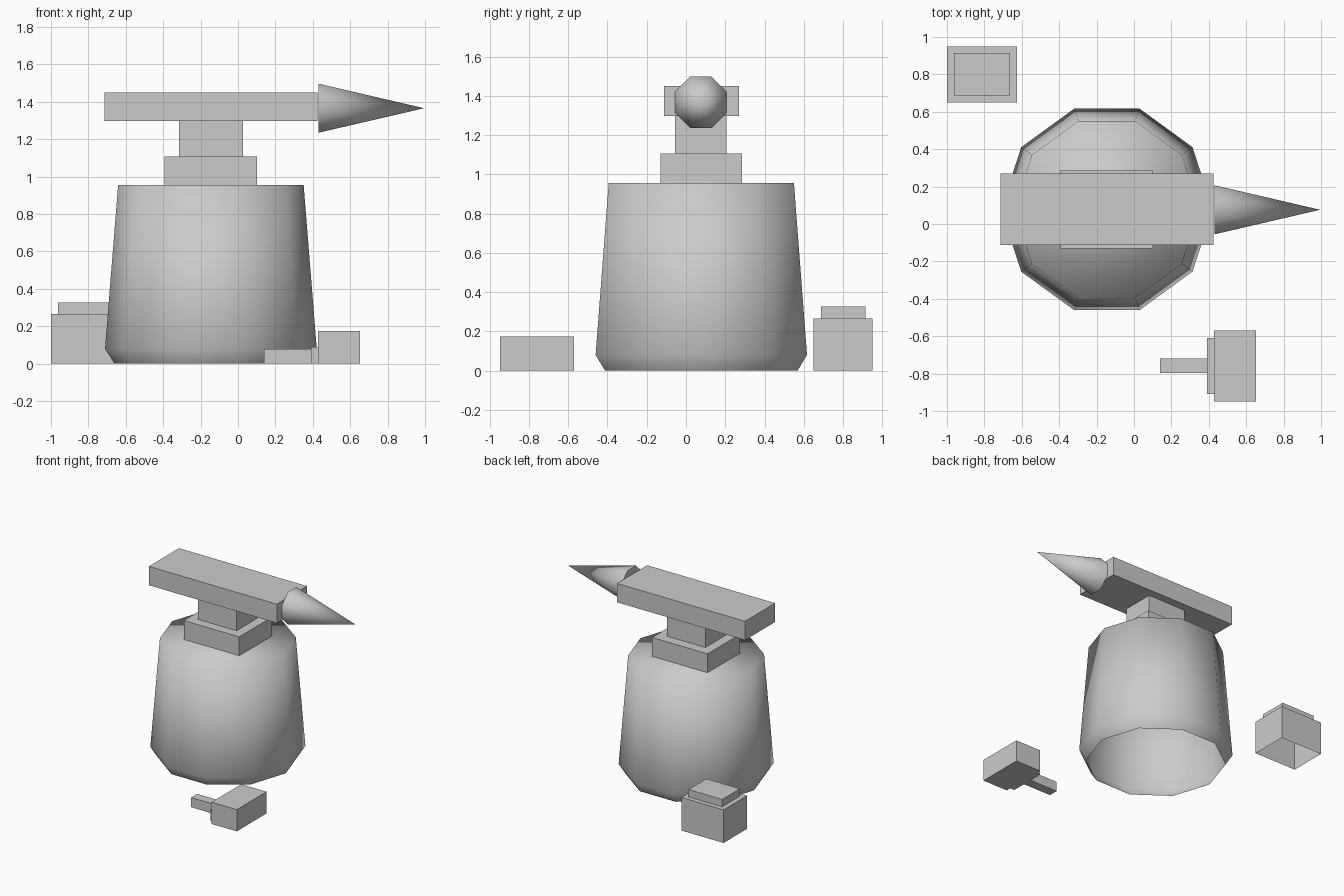
import bpy, bmesh, math
from mathutils import Matrix

if "Cube" in bpy.data.objects:
    bpy.data.objects.remove(bpy.data.objects["Cube"])


def finish(bm, name, smooth=False):
    bmesh.ops.recalc_face_normals(bm, faces=bm.faces[:])
    for f in bm.faces:
        f.smooth = smooth
    me = bpy.data.meshes.new(name)
    bm.to_mesh(me)
    bm.free()
    ob = bpy.data.objects.new(name, me)
    bpy.context.collection.objects.link(ob)
    return ob


def box(name, x, y, z, open_bottom=False):
    """Box given by its (min, max) range on each axis."""
    bm = bmesh.new()
    bmesh.ops.create_cube(bm, size=1)
    for v in bm.verts:
        v.co = [r[0] if c < 0 else r[1] for c, r in zip(v.co, (x, y, z))]
    ob_faces = [f for f in bm.faces if all(abs(v.co.z - z[0]) < 1e-5 for v in f.verts)]
    if open_bottom:
        bmesh.ops.delete(bm, geom=ob_faces, context='FACES_ONLY')
    return finish(bm, name)


def lathe(name, profile, sides, cx, cy):
    """Rings of (radius, z), closed on top and open below, smooth shaded."""
    bm = bmesh.new()
    rings = []
    for r, z in profile:
        angles = [2 * math.pi * i / sides for i in range(sides)]
        rings.append([bm.verts.new((cx + r * math.cos(a), cy + r * math.sin(a), z))
                      for a in angles])
    for lo, hi in zip(rings, rings[1:]):
        for i in range(sides):
            j = (i + 1) % sides
            bm.faces.new((lo[i], lo[j], hi[j], hi[i]))
    bm.faces.new(rings[-1])
    return finish(bm, name, True)


# Ten-sided stump with a chamfered foot
lathe("stump", [(0.515, 0), (0.566, 0.08), (0.496, 0.955)], 10, -0.145, 0.078)

# Anvil: foot, waist and face
box("anvil_foot", (-0.392, 0.102), (-0.13, 0.285), (0.955, 1.107))
box("anvil_waist", (-0.316, 0.026), (-0.055, 0.205), (1.107, 1.298))
box("anvil_face", (-0.715, 0.425), (-0.113, 0.27), (1.298, 1.45))

# Anvil horn: eight-sided cone pointing to +x
bm = bmesh.new()
bmesh.ops.create_cone(bm, cap_ends=True, segments=8, radius1=0.142, radius2=0, depth=0.565)
bmesh.ops.rotate(bm, verts=bm.verts, matrix=Matrix.Rotation(math.pi / 8, 3, 'Z'))
bmesh.ops.rotate(bm, verts=bm.verts, matrix=Matrix.Rotation(math.pi / 2, 3, 'Y'))
bmesh.ops.translate(bm, verts=bm.verts, vec=(0.7125, 0.076, 1.366))
horn = finish(bm, "anvil_horn", True)
for f in horn.data.polygons:
    if len(f.vertices) == 8:
        f.use_smooth = False

# Small block with a raised lid, behind the stump
box("block", (-1.0, -0.625), (0.65, 0.95), (0, 0.267), open_bottom=True)
box("block_lid", (-0.962, -0.663), (0.688, 0.914), (0.267, 0.327))

# Hammer lying in front of the stump
box("hammer_head", (0.428, 0.653), (-0.948, -0.57), (0, 0.175))
box("hammer_collar", (0.39, 0.428), (-0.908, -0.61), (0, 0.09))
box("hammer_handle", (0.14, 0.39), (-0.797, -0.72), (0, 0.078))
